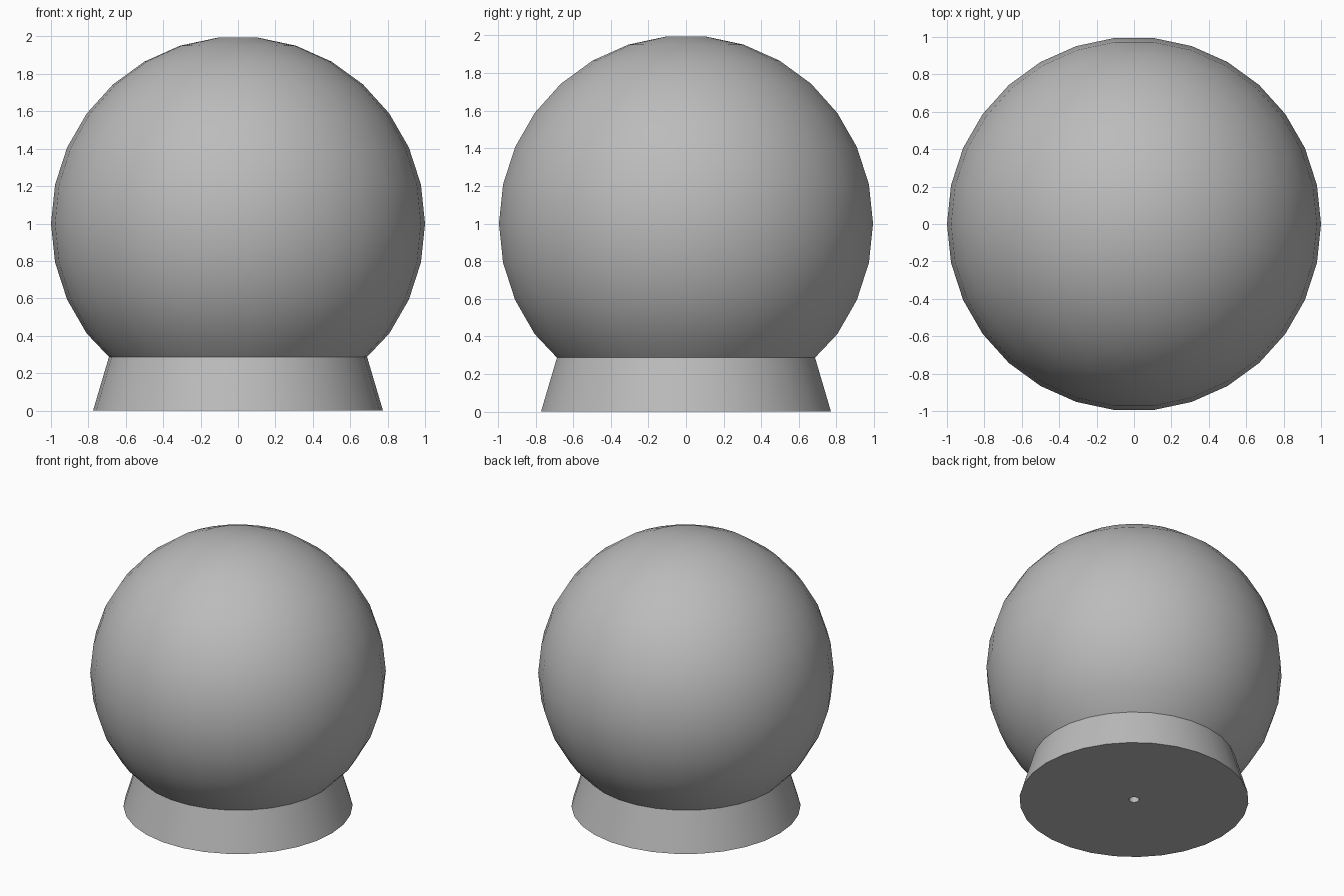
import bpy, bmesh, math

SEGMENTS = 30
STEP = 2 * math.pi / SEGMENTS

cube = bpy.data.objects.get("Cube")
if cube:
    bpy.data.objects.remove(cube, do_unlink=True)

GREY = (0.5, 0.5, 0.5, 1)
grey = bpy.data.materials.new("plain grey")
grey.use_nodes = True
grey.diffuse_color = GREY
grey.node_tree.nodes["Principled BSDF"].inputs["Base Color"].default_value = GREY


def turned(name, profile, cap_end):
    """Revolve (radius, z) points, ordered with the outside on the right."""
    bm = bmesh.new()
    rings = [[bm.verts.new((r * math.cos(i * STEP), r * math.sin(i * STEP), z))
              for i in range(SEGMENTS)] for r, z in profile]
    for low, high in zip(rings, rings[1:]):
        for i in range(SEGMENTS):
            j = (i + 1) % SEGMENTS
            bm.faces.new((low[i], low[j], high[j], high[i]))
    if cap_end == "top":
        bm.faces.new(rings[-1])
    else:
        bm.faces.new(rings[0][::-1])
    mesh = bpy.data.meshes.new(name)
    bm.to_mesh(mesh)
    bm.free()
    mesh.materials.append(grey)
    obj = bpy.data.objects.new(name, mesh)
    bpy.context.collection.objects.link(obj)
    bpy.ops.object.select_all(action="DESELECT")
    obj.select_set(True)
    bpy.context.view_layer.objects.active = obj
    bpy.ops.object.shade_smooth_by_angle(angle=math.radians(30))


SEAM = (0.69, 0.287)

# Globe: faceted ball with a flat top cap, open where it meets the pedestal
ball = [(math.cos(k * STEP), 1 + math.sin(k * STEP)) for k in range(-3, 8)]
turned("globe", [SEAM] + ball, "top")

# Pedestal: flared ring with a small blind hole in its underside
turned("pedestal", [(0.035, 0.25), (0.035, 0), (0.775, 0), SEAM], "hole")
